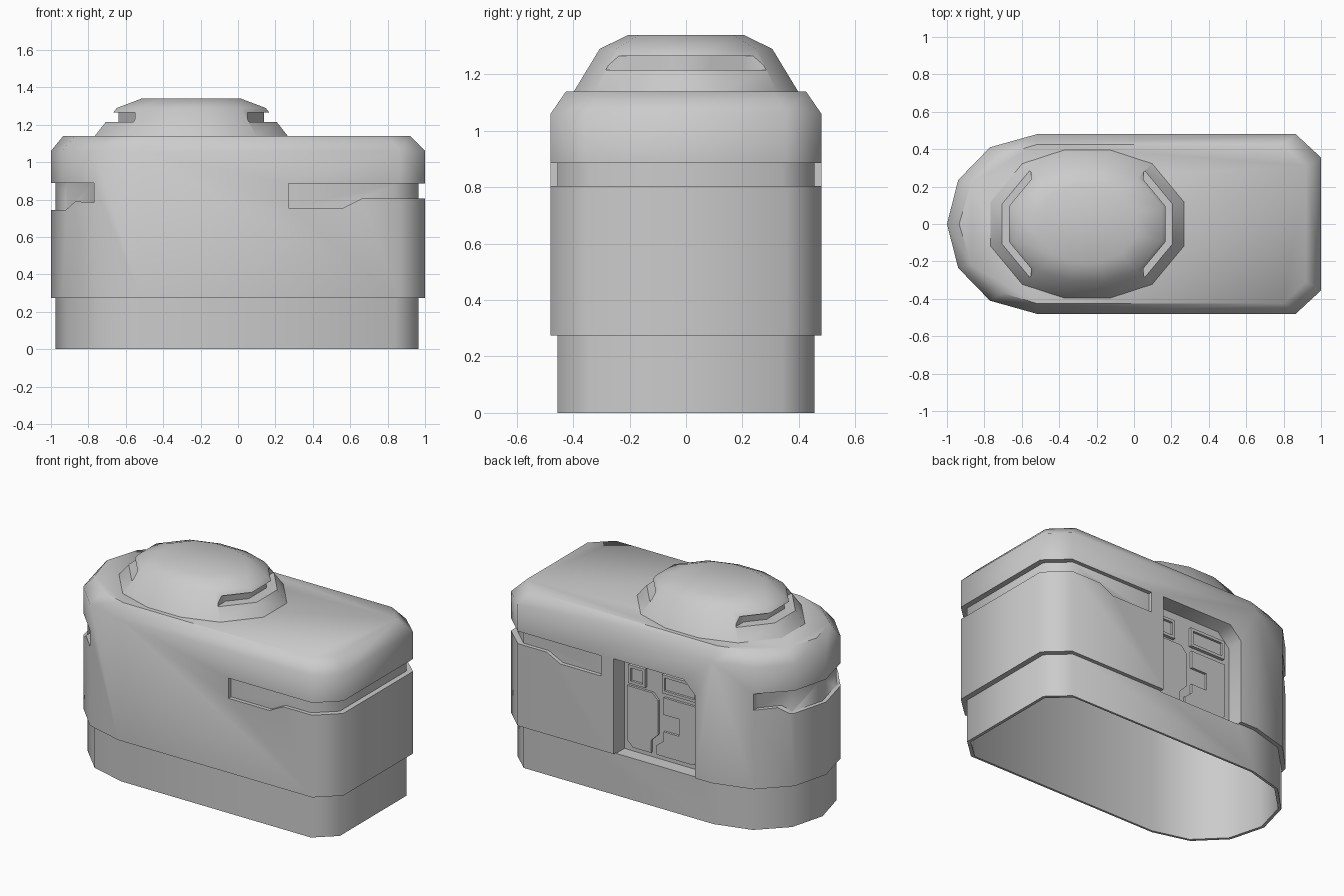
import bpy, bmesh
from math import radians

if "Cube" in bpy.data.objects:
    bpy.data.objects.remove(bpy.data.objects["Cube"], do_unlink=True)

grey = bpy.data.materials.new("plain_grey")
grey.use_nodes = True
grey.diffuse_color = (0.6, 0.6, 0.6, 1)
grey.node_tree.nodes["Principled BSDF"].inputs["Base Color"].default_value = (0.6, 0.6, 0.6, 1)


def loft(name, rings):
    """Closed solid through a stack of matching rings of 3D points."""
    bm = bmesh.new()
    loops = [[bm.verts.new(p) for p in ring] for ring in rings]
    n = len(loops[0])
    for low, high in zip(loops, loops[1:]):
        for i in range(n):
            j = (i + 1) % n
            bm.faces.new((low[i], low[j], high[j], high[i]))
    bm.faces.new(loops[0])
    bm.faces.new(loops[-1])
    bmesh.ops.recalc_face_normals(bm, faces=bm.faces)
    mesh = bpy.data.meshes.new(name)
    bm.to_mesh(mesh)
    bm.free()
    mesh.materials.append(grey)
    obj = bpy.data.objects.new(name, mesh)
    bpy.context.collection.objects.link(obj)
    return obj


def level(outline, z):
    return [(x, y, z) for x, y in outline]


def side_prism(name, profile, y0, y1):
    """Extrude an x-z profile along y."""
    return loft(name, [[(x, y, z) for x, z in profile] for y in (y0, y1)])


def mirrored(half):
    """Complete an outline whose last point lies on the y = 0 axis."""
    return half + [(x, -y) for x, y in reversed(half[:-1])]


def activate(obj):
    bpy.ops.object.select_all(action='DESELECT')
    obj.select_set(True)
    bpy.context.view_layer.objects.active = obj


def combine(obj, tool, operation):
    mod = obj.modifiers.new(operation, 'BOOLEAN')
    mod.operation, mod.object, mod.solver = operation, tool, 'EXACT'
    activate(obj)
    bpy.ops.object.modifier_apply(modifier=mod.name)
    bpy.data.objects.remove(tool, do_unlink=True)


def smooth(obj, angle):
    activate(obj)
    bpy.ops.object.shade_smooth_by_angle(angle=radians(angle))


# Footprints: one blunt end, one rounded nose
wide = mirrored([(1, .355), (.865, .48), (-.52, .48), (-.77, .41), (-.94, .235), (-1, 0)])
roof = mirrored([(.92, .31), (.8, .425), (-.52, .425), (-.7, .37), (-.87, .22), (-.935, 0)])
core = mirrored([(.965, .34), (.84, .455), (-.515, .455), (-.75, .39), (-.915, .225), (-.975, 0)])
inner = [(x * .98, y * .97) for x, y in core]

# Body with chamfered roof, and grooves round both ends
body = loft("body", [level(wide, .275), level(wide, 1.06), level(roof, 1.14)])
blunt_groove = [(.27, .885), (.27, .755), (.56, .755), (.66, .805), (1.2, .805), (1.2, .885)]
nose_groove = [(-.77, .89), (-.77, .785), (-.87, .79), (-.92, .745), (-1.2, .74), (-1.2, .89)]
for groove in (blunt_groove, nose_groove):
    combine(body, side_prism("groove_cutter", groove, -1, 1), 'DIFFERENCE')

# Inset base and groove backing, hollow from below
combine(body, loft("base", [level(core, 0), level(core, 1.02)]), 'UNION')
hollow = loft("hollow_cutter", [level(inner, -.1), level(inner, 1)])
combine(hollow, side_prism("alcove", [(.21, .25), (.21, .93), (-.43, .93), (-.43, .25)], .34, 1), 'DIFFERENCE')
combine(body, hollow, 'DIFFERENCE')

# Door recess in the back
doorway = [(.18, .27), (.18, .89), (-.32, .89), (-.4, .81), (-.4, .27)]
combine(body, side_prism("doorway_cutter", doorway, .37, 1), 'DIFFERENCE')
smooth(body, 50)

# Raised door leaves with a stepped seam
left_leaf = [(.15, .34), (.11, .3), (-.02, .3), (-.02, .38), (-.07, .43),
             (-.07, .65), (-.03, .69), (.15, .69)]
right_leaf = [(-.06, .3), (-.32, .3), (-.36, .34), (-.36, .68), (-.11, .68), (-.11, .57),
              (-.22, .57), (-.22, .46), (-.11, .46), (-.11, .4), (-.06, .36)]
side_prism("left_door_leaf", left_leaf, .36, .385)
side_prism("right_door_leaf", right_leaf, .36, .385)


# Framed door windows
def door_window(name, x0, x1):
    def rect(m):
        return [(x0 + m, .71 + m), (x1 - m, .71 + m), (x1 - m, .83 - m), (x0 + m, .83 - m)]
    frame = side_prism(name, rect(0), .36, .39)
    combine(frame, side_prism("pane_cutter", rect(.018), .375, .5), 'DIFFERENCE')


door_window("left_door_window", .02, .14)
door_window("right_door_window", -.35, -.1)

# Faceted dome with a viewing slot at each end
quarter = [(.52, .12), (.35, .325), (.12, .4)]
half = quarter + [(-x, y) for x, y in reversed(quarter)]
ring = half + [(-x, -y) for x, y in half]


def dome_level(scale, z):
    return [(x * scale - .25, y * scale, z) for x, y in ring]


dome = loft("dome", [dome_level(1, 1.135), dome_level(.765, 1.29), dome_level(.51, 1.34)])
for side in (-1, 1):
    slot = [[(side * x - .25, y, z) for x, y in ((.3, -w), (.7, -w), (.7, w), (.3, w))]
            for z, w in ((1.215, .285), (1.265, .255))]
    combine(dome, loft("slot_cutter", slot), 'DIFFERENCE')
combine(dome, loft("dome_core", [dome_level(.75, 1.16), dome_level(.75, 1.275)]), 'UNION')
smooth(dome, 50)
